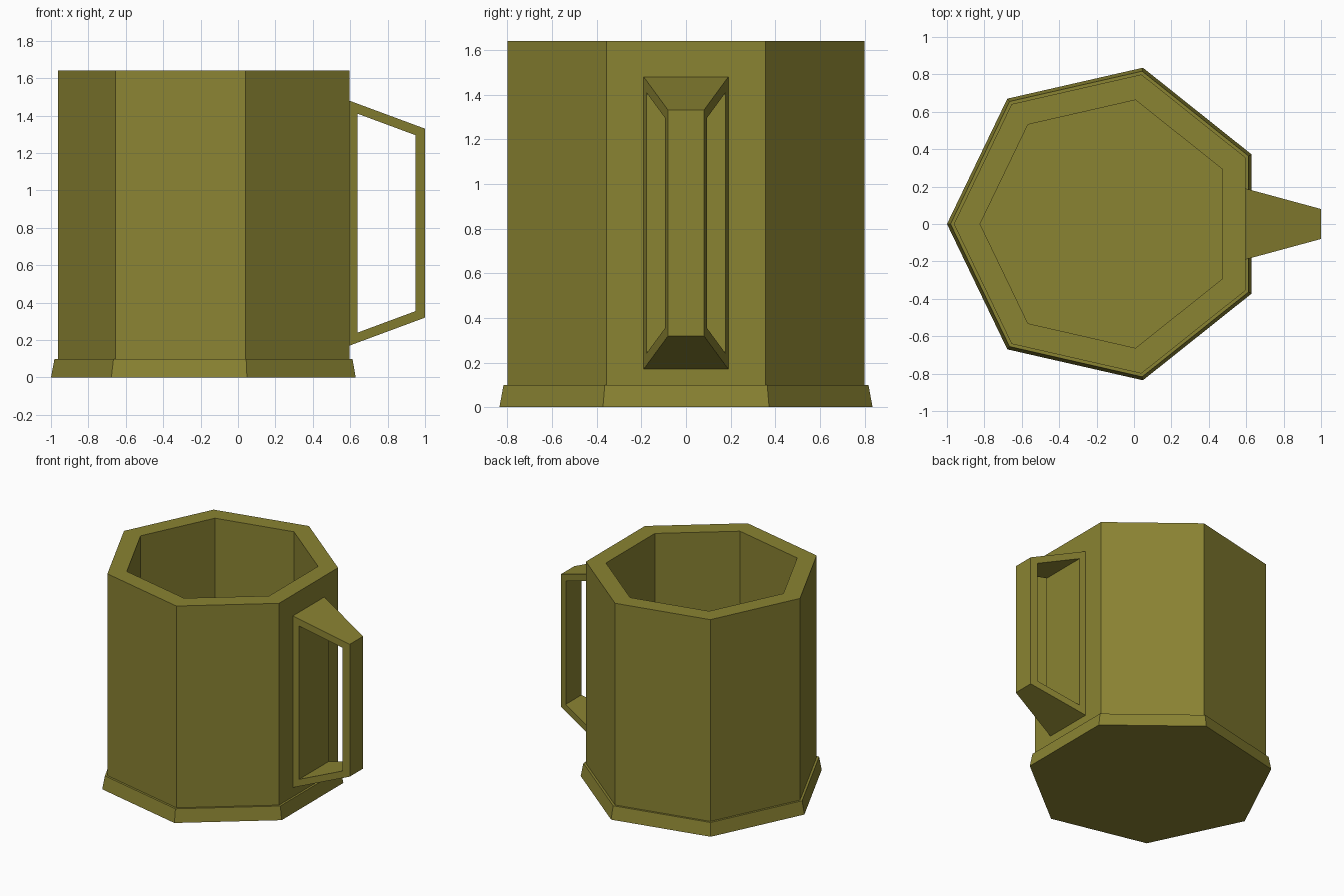
import bpy, bmesh
from math import pi, cos, sin

default = bpy.data.objects.get("Cube")
if default:
    bpy.data.objects.remove(default, do_unlink=True)

SIDES = 7
CENTRE_X = -0.143

olive = bpy.data.materials.new("olive")
olive.use_nodes = True
olive.diffuse_color = (0.254, 0.227, 0.032, 1)
olive.node_tree.nodes["Principled BSDF"].inputs["Base Color"].default_value = olive.diffuse_color


def finish(name, bm):
    bmesh.ops.recalc_face_normals(bm, faces=bm.faces)
    mesh = bpy.data.meshes.new(name)
    bm.to_mesh(mesh)
    bm.free()
    mesh.materials.append(olive)
    obj = bpy.data.objects.new(name, mesh)
    bpy.context.collection.objects.link(obj)
    return obj


def bridge(bm, a, b):
    """Join two closed vertex loops with quads."""
    n = len(a)
    for i in range(n):
        j = (i + 1) % n
        bm.faces.new((a[i], a[j], b[j], b[i]))


def faceted_solid(name, profile):
    """Stack seven-sided rings of (radius, height) and cap both ends."""
    bm = bmesh.new()
    rings = []
    for r, z in profile:
        angles = [pi + 2 * pi * i / SIDES for i in range(SIDES)]
        rings.append([bm.verts.new((CENTRE_X + r * cos(a), r * sin(a), z)) for a in angles])
    for a, b in zip(rings, rings[1:]):
        bridge(bm, a, b)
    bm.faces.new(rings[0])
    bm.faces.new(rings[-1])
    return finish(name, bm)


# Flared foot, and cup with a thick rim and hollow inside
faceted_solid("foot", [(0.857, 0), (0.838, 0.1)])
faceted_solid("cup", [(0.82, 0.05), (0.82, 1.64), (0.68, 1.64), (0.68, 0.12)])

# Tapered handle: a frame whose width narrows away from the cup
outer = [(0.595, 0.17), (1.0, 0.32), (1.0, 1.33), (0.595, 1.48)]
inner = [(0.64, 0.24), (0.95, 0.355), (0.95, 1.295), (0.64, 1.41)]


def half_width(x):
    return 0.19 - 0.11 * (x - 0.595) / 0.405


bm = bmesh.new()
loops = {}
for side in (-1, 1):
    for key, points in (("outer", outer), ("inner", inner)):
        loops[key, side] = [bm.verts.new((x, side * half_width(x), z)) for x, z in points]
    bridge(bm, loops["outer", side], loops["inner", side])
for key in ("outer", "inner"):
    bridge(bm, loops[key, -1], loops[key, 1])
finish("handle", bm)
